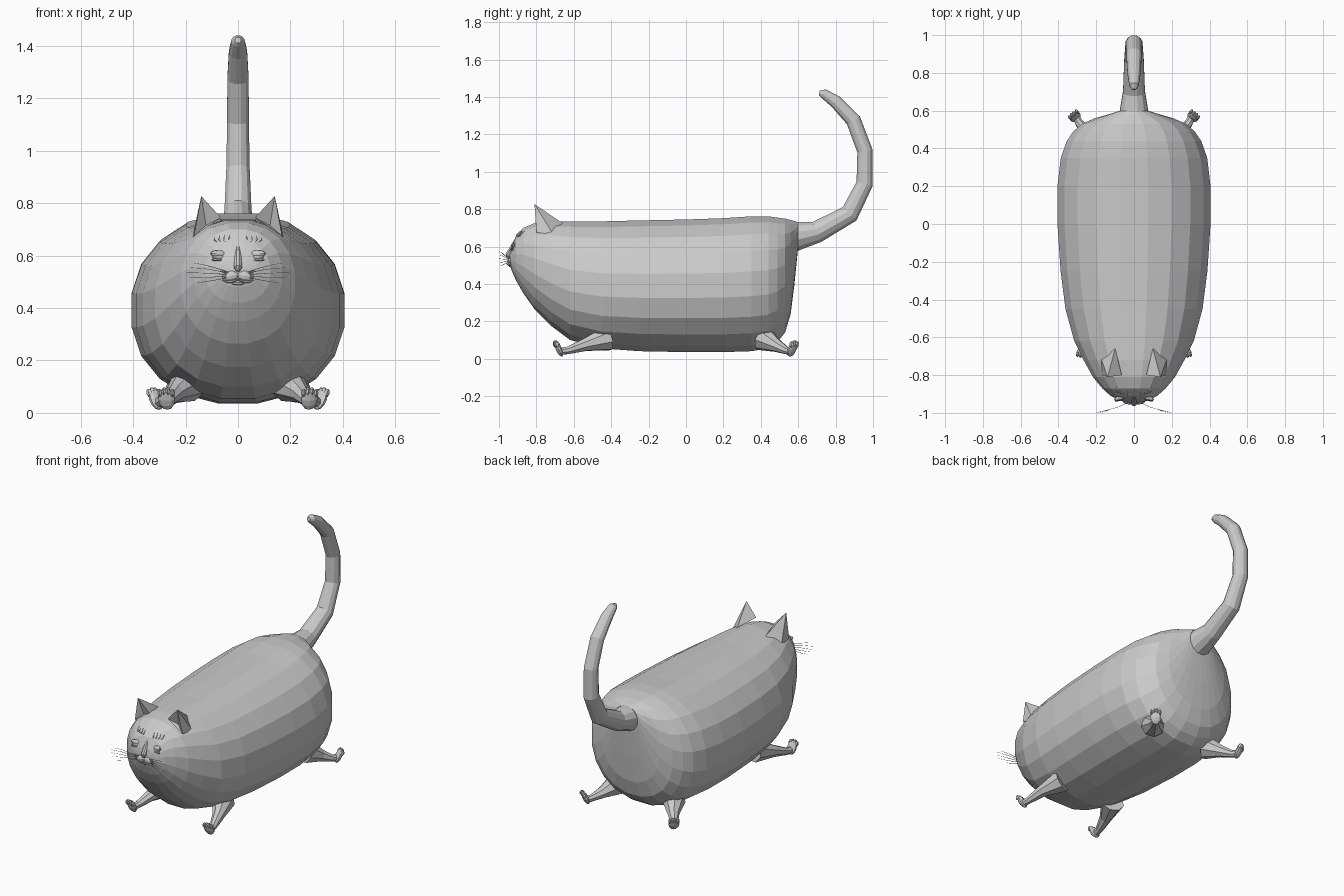
import bpy, bmesh
from math import sin, cos, pi, radians
from mathutils import Vector, Matrix, Euler
from mathutils.bvhtree import BVHTree

if "Cube" in bpy.data.objects:
    bpy.data.objects.remove(bpy.data.objects["Cube"])


def finish(bm, name, mirror=False):
    bmesh.ops.recalc_face_normals(bm, faces=bm.faces)
    me = bpy.data.meshes.new(name)
    bm.to_mesh(me)
    bm.free()
    ob = bpy.data.objects.new(name, me)
    bpy.context.collection.objects.link(ob)
    if mirror:
        m = ob.modifiers.new("mirror", 'MIRROR')
        m.use_mirror_merge = False
    return ob


def loft(bm, rings):
    """Skin a list of closed point rings and cap both ends."""
    loops = [[bm.verts.new(p) for p in r] for r in rings]
    n = len(loops[0])
    for a, b in zip(loops, loops[1:]):
        for i in range(n):
            j = (i + 1) % n
            bm.faces.new((a[i], a[j], b[j], b[i]))
    bm.faces.new(loops[0])
    bm.faces.new(loops[-1])


def tube(bm, path, radii, sides, ref=(1, 0, 0)):
    pts = [Vector(p) for p in path]
    rings = []
    for i, p in enumerate(pts):
        t = pts[min(i + 1, len(pts) - 1)] - pts[max(i - 1, 0)]
        u = t.cross(Vector(ref)).normalized()
        v = t.cross(u).normalized()
        rings.append([p + radii[i] * (cos(a) * u + sin(a) * v)
                      for a in (2 * pi * (k + .5) / sides for k in range(sides))])
    loft(bm, rings)


def blob(bm, loc, size, rot=(0, 0, 0), base=Matrix(), seg=10, rows=6):
    m = base @ Matrix.LocRotScale(Vector(loc), Euler([radians(r) for r in rot]), Vector(size))
    bmesh.ops.create_uvsphere(bm, u_segments=seg, v_segments=rows, radius=1, matrix=m)


# Body: y, bottom z, top z, half width
stations = [
    (-.945, .515, .555, .02), (-.935, .48, .595, .075), (-.91, .42, .655, .125),
    (-.87, .35, .70, .17), (-.81, .265, .725, .22), (-.72, .175, .735, .27),
    (-.62, .10, .735, .32), (-.45, .055, .735, .367), (-.25, .04, .74, .393),
    (0, .035, .745, .41), (.2, .035, .752, .41), (.35, .04, .762, .392),
    (.44, .055, .762, .36), (.49, .09, .755, .325), (.53, .14, .75, .28),
    (.56, .24, .742, .21), (.58, .40, .737, .14), (.598, .58, .73, .08)]


def body_ring(y, lo, hi, hw, n=20):
    ring = []
    for k in range(n):
        a = 2 * pi * (k + .5) / n
        c, s = cos(a), sin(a)
        x = hw * abs(c) ** .92 * (1 if c > 0 else -1)
        z = (hi - lo) / 2 * abs(s) ** .92 * (1 if s > 0 else -1)
        ring.append((x, y, (hi + lo) / 2 + z * 1.01))
    return ring


bm = bmesh.new()
loft(bm, [body_ring(*s) for s in stations])
bvh = BVHTree.FromBMesh(bm)
finish(bm, "body")


def on_face(x, z, out=0):
    """Point on the front of the head at x, z."""
    hit = bvh.ray_cast(Vector((x, -2, z)), Vector((0, 1, 0)))[0]
    return hit - Vector((0, out, 0))


# Tail
bm = bmesh.new()
tube(bm, [(0, .57, .65), (0, .61, .66), (0, .70, .678), (0, .875, .775), (0, .955, .935),
          (0, .957, 1.11), (0, .895, 1.275), (0, .80, 1.375), (0, .735, 1.418), (0, .712, 1.422)],
     [.082, .076, .06, .053, .046, .043, .042, .036, .026, .012], 12)
finish(bm, "tail")

# Ears with a hollow front
bm = bmesh.new()
tip, inn, out, back, low, dent = [bm.verts.new(p) for p in (
    (.14, -.81, .827), (.065, -.80, .745), (.168, -.80, .675),
    (.10, -.66, .725), (.175, -.71, .665), (.122, -.775, .715))]
for f in ((tip, inn, dent), (tip, dent, out), (inn, out, dent), (tip, out, low),
          (tip, low, back), (tip, back, inn), (inn, back, low, out)):
    bm.faces.new(f)
finish(bm, "ear", True)


# Legs and paws
def leg(name, path, paw_loc, turn):
    bm = bmesh.new()
    tube(bm, path, [.07, .036, .022, .02], 8)
    base = Matrix.LocRotScale(Vector(paw_loc), Euler((radians(24), 0, radians(turn)), 'XYZ'), None)
    blob(bm, (0, 0, 0), (.033, .017, .045), base=base)
    for i in range(4):
        x = -.024 + .016 * i
        blob(bm, (x, -.003, .034 - 12 * x * x), (.0095, .015, .017), base=base, seg=6, rows=4)
    finish(bm, name, True)


leg("front_leg", [(.19, -.42, .11), (.24, -.54, .075), (.265, -.63, .045), (.272, -.675, .04)],
    (.272, -.68, .053), 8)
leg("hind_leg", [(.20, .41, .11), (.25, .485, .07), (.29, .535, .045), (.305, .565, .04)],
    (.312, .568, .053), 140)

# Muzzle, chin and nose
bm = bmesh.new()
blob(bm, on_face(.027, .522, -.006), (.034, .018, .021), (0, 10, 0))
finish(bm, "muzzle", True)
bm = bmesh.new()
blob(bm, on_face(0, .498, -.006), (.032, .014, .011))
finish(bm, "chin")
bm = bmesh.new()
tube(bm, [on_face(0, .635, -.01), on_face(0, .59, -.006), (0, -.951, .555), (0, -.955, .54)],
     [.01, .015, .016, .006], 8)
finish(bm, "nose")

# Mouth line
bm = bmesh.new()
tube(bm, [(0, -.957, .508), on_face(.025, .5, .009), on_face(.045, .5, .006), on_face(.06, .508, .001)],
     [.003, .005, .004, .002], 6, (0, 0, 1))
finish(bm, "mouth", True)

# Half closed eyes: upper lid, eyeball, lower lid
bm = bmesh.new()
blob(bm, on_face(.067, .605, -.005), (.042, .013, .015), (0, -6, -20))
blob(bm, on_face(.067, .594, -.004), (.034, .009, .010), (0, 0, -20))
blob(bm, on_face(.067, .584, -.006), (.038, .010, .006), (0, 0, -20))
finish(bm, "eyelids", True)

# Brow tufts
bm = bmesh.new()
for i in range(4):
    x = .035 + .014 * i
    tube(bm, [on_face(x, .652, -.003), on_face(x + .004 * i, .662, .004),
              on_face(x + .006 * i - .004, .683, .003)], [.004, .004, .0008], 4)
finish(bm, "brow", True)

# Whiskers
bm = bmesh.new()
for z0, x1, z1 in ((.535, .17, .572), (.532, .195, .555), (.527, .20, .535),
                   (.522, .185, .515), (.518, .16, .495)):
    tube(bm, [(.035, -.945, z0), (.08, -.968, z0 + (z1 - z0) * .45),
              (.13, -.982, z0 + (z1 - z0) * .8), (x1, -.999, z1)],
         [.0018, .0015, .0012, .0005], 4, (0, 0, 1))
finish(bm, "whiskers", True)
